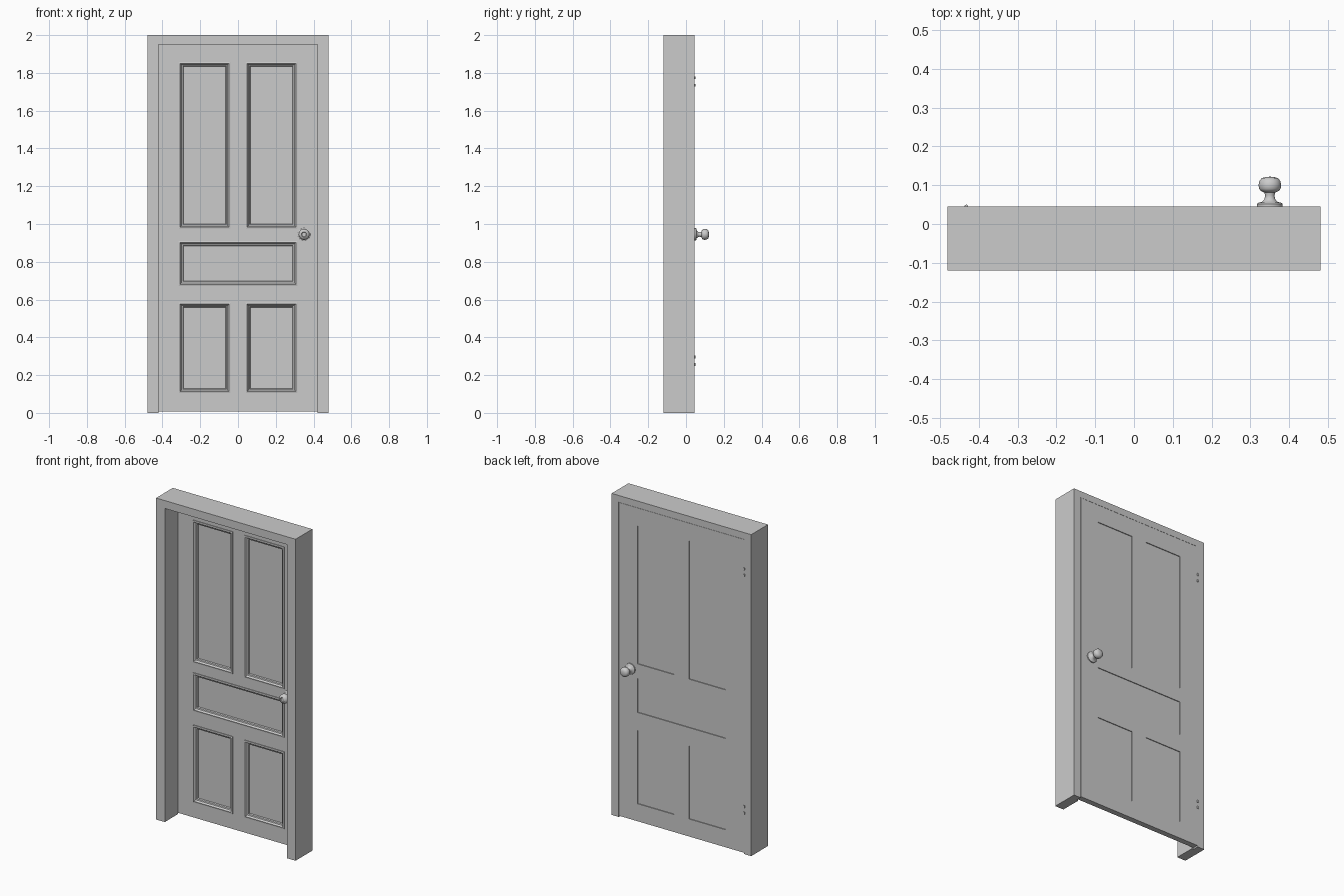
import bpy
import bmesh
import math
from mathutils import Matrix, Vector

cube = bpy.data.objects.get("Cube")
if cube:
    bpy.data.objects.remove(cube, do_unlink=True)

grey = bpy.data.materials.new("plain_grey")
grey.use_nodes = True
colour = (0.6, 0.6, 0.6, 1)
grey.diffuse_color = colour
grey.node_tree.nodes["Principled BSDF"].inputs["Base Color"].default_value = colour


def finish(name, bm, smooth=False):
    bmesh.ops.recalc_face_normals(bm, faces=bm.faces)
    mesh = bpy.data.meshes.new(name)
    bm.to_mesh(mesh)
    bm.free()
    mesh.materials.append(grey)
    obj = bpy.data.objects.new(name, mesh)
    bpy.context.collection.objects.link(obj)
    if smooth:
        bpy.ops.object.select_all(action='DESELECT')
        obj.select_set(True)
        bpy.context.view_layer.objects.active = obj
        bpy.ops.object.shade_smooth_by_angle(angle=math.radians(40))
    return obj


def box(name, x0, x1, y0, y1, z0, z1):
    bm = bmesh.new()
    centre = Vector((x0 + x1, y0 + y1, z0 + z1)) / 2
    size = Matrix.Diagonal((x1 - x0, y1 - y0, z1 - z0, 1))
    bmesh.ops.create_cube(bm, size=1, matrix=Matrix.Translation(centre) @ size)
    return finish(name, bm)


def rebated_jamb(name, side):
    # L-shaped section: the deeper front lip is the door stop
    section = [(HALF, FRONT), (HALF, BACK), (0.432, BACK),
               (0.432, FACE), (0.42, FACE), (0.42, FRONT)]
    bm = bmesh.new()
    face = bm.faces.new([bm.verts.new((side * x, y, 0)) for x, y in section])
    top = bmesh.ops.extrude_face_region(bm, geom=[face])["geom"]
    bmesh.ops.translate(bm, vec=(0, 0, JAMB_TOP),
                        verts=[v for v in top if isinstance(v, bmesh.types.BMVert)])
    finish(name, bm)


def moulding(name, x0, x1, z0, z1):
    # (inset from the opening, depth) swept round the rectangle
    profile = [(-0.012, FACE), (-0.012, 0.004), (-0.004, 0.002),
               (0.003, 0.012), (0.010, 0.014), (0.013, 0.022)]
    bm = bmesh.new()
    rings = []
    for d, y in profile:
        corners = [(x0 + d, z0 + d), (x1 - d, z0 + d), (x1 - d, z1 - d), (x0 + d, z1 - d)]
        rings.append([bm.verts.new((x, y, z)) for x, z in corners])
    for a, b in zip(rings, rings[1:]):
        for i in range(4):
            j = (i + 1) % 4
            bm.faces.new((a[i], a[j], b[j], b[i]))
    finish(name, bm)


def knob(name, x, z, face_y, direction, profile):
    # lathe (radius, distance from the door) around the y axis
    bm = bmesh.new()
    verts = [bm.verts.new((x + r, face_y + direction * h, z)) for r, h in profile]
    edges = [bm.edges.new(pair) for pair in zip(verts, verts[1:])]
    bmesh.ops.spin(bm, geom=verts + edges, cent=(x, 0, z), axis=(0, 1, 0),
                   angle=math.tau, steps=32)
    bmesh.ops.remove_doubles(bm, verts=bm.verts, dist=0.0001)
    finish(name, bm, smooth=True)


# Main dimensions
HALF, FRONT, BACK, FACE = 0.48, -0.12, 0.045, 0.01
JAMB_TOP, LEAF, LEAF_TOP, LEAF_BOTTOM = 1.958, 0.43, 1.957, 0.008
INNER, OUTER = 0.052, 0.302
LOWER, MIDDLE, UPPER = (0.117, 0.572), (0.685, 0.897), (0.987, 1.846)

# Door frame
rebated_jamb("left_jamb", 1)
rebated_jamb("right_jamb", -1)
box("header_front", -HALF, HALF, FRONT, FACE, JAMB_TOP, 2)
box("header_stop", -0.42, 0.42, FRONT, FACE, 1.951, JAMB_TOP)
box("header_back", -HALF, HALF, FACE, BACK, JAMB_TOP, 2)

# Door stiles and rails
for label, s in (("left", 1), ("right", -1)):
    box(label + "_stile", min(s * OUTER, s * LEAF), max(s * OUTER, s * LEAF),
        FACE, BACK, LEAF_BOTTOM, LEAF_TOP)
rails = {"bottom_rail": (LEAF_BOTTOM, LOWER[0]), "lower_rail": (LOWER[1], MIDDLE[0]),
         "lock_rail": (MIDDLE[1], UPPER[0]), "top_rail": (UPPER[1], LEAF_TOP)}
for label, (z0, z1) in rails.items():
    box(label, -OUTER, OUTER, FACE, BACK, z0, z1)
for label, (z0, z1) in (("lower_muntin", LOWER), ("upper_muntin", UPPER)):
    box(label, -INNER, INNER, FACE, BACK, z0, z1)

# Recessed panels with a sloping moulding on the front
openings = {"middle": (-OUTER, OUTER, MIDDLE)}
for label, span in (("lower", LOWER), ("upper", UPPER)):
    openings[label + "_left"] = (INNER, OUTER, span)
    openings[label + "_right"] = (-OUTER, -INNER, span)
for label, (x0, x1, (z0, z1)) in openings.items():
    box(label + "_panel", x0, x1, 0.022, 0.040, z0, z1)
    moulding(label + "_moulding", x0, x1, z0, z1)

# Knobs: rosette, waisted neck and rounded head
base = [(0, 0), (0.033, 0), (0.033, 0.007), (0.029, 0.010), (0.020, 0.012),
        (0.014, 0.019), (0.012, 0.028), (0.014, 0.036), (0.023, 0.040),
        (0.028, 0.046), (0.029, 0.056), (0.027, 0.066), (0.021, 0.073)]
knob("back_knob", 0.35, 0.945, BACK, 1, base + [(0.011, 0.076), (0, 0.077)])
knob("front_knob", 0.35, 0.945, FACE, -1,
     base + [(0.014, 0.076), (0.011, 0.072), (0, 0.072)])

# Hinge knuckles on the back
for label, z in (("lower", 0.276), ("upper", 1.755)):
    for part, offset in (("bottom", -0.02), ("top", 0.02)):
        bm = bmesh.new()
        bmesh.ops.create_cone(bm, cap_ends=True, segments=12, radius1=0.005, radius2=0.005,
                              depth=0.014, matrix=Matrix.Translation((-0.432, BACK, z + offset)))
        finish(label + "_hinge_" + part + "_knuckle", bm, smooth=True)
